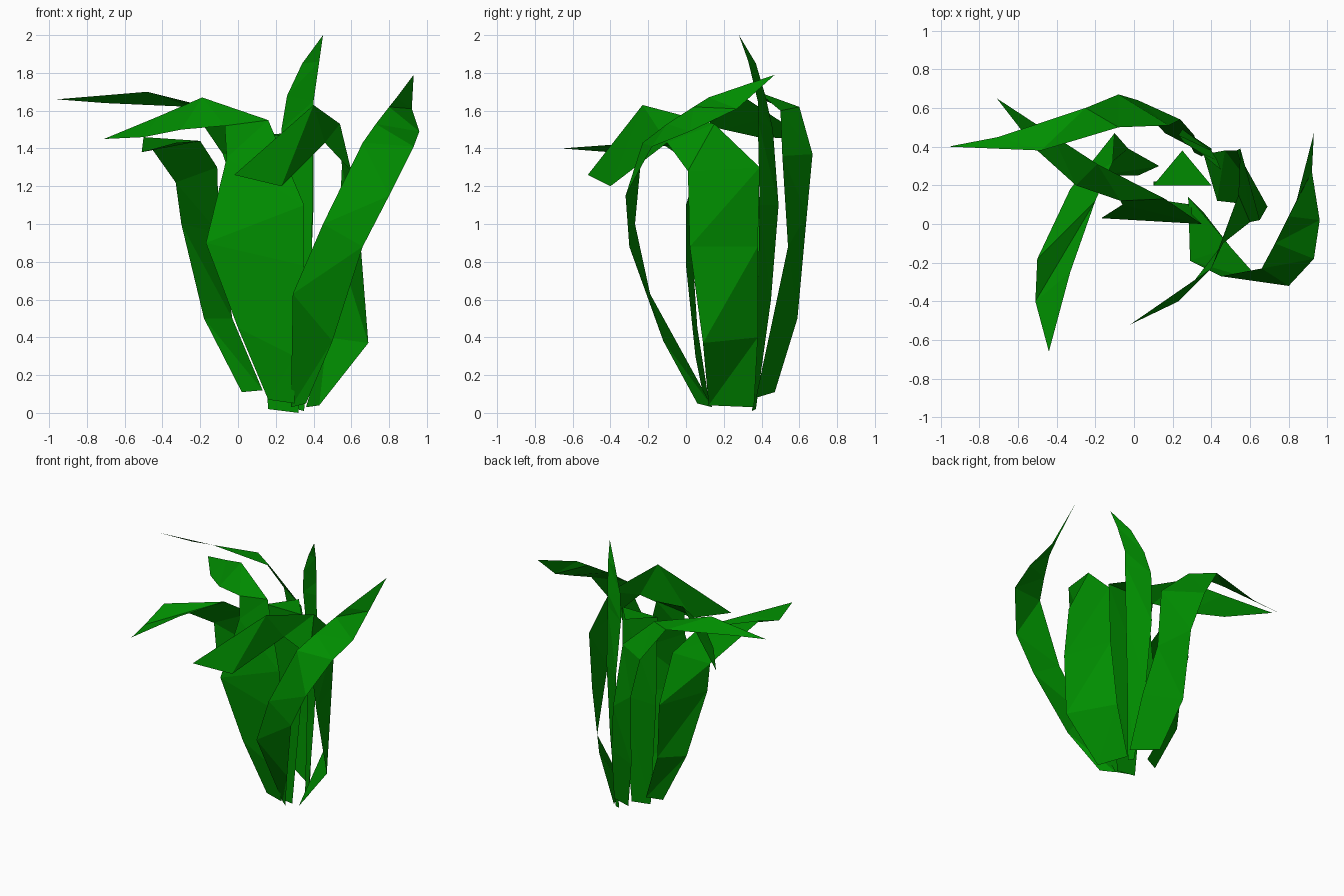
import bpy

green = bpy.data.materials.new("leaf_green")
green.diffuse_color = (0.0, 0.27, 0.0, 1)


def leaf(name, left, right, tip):
    """Flat-faced blade lofted between two edge rails and closed to a point."""
    verts = [p for pair in zip(left, right) for p in pair] + [tip]
    n = len(left)
    faces = []
    for i in range(n - 1):
        a, b, c, d = 2 * i, 2 * i + 1, 2 * i + 3, 2 * i + 2
        faces += [(a, b, c), (a, c, d)]
    faces.append((2 * n - 2, 2 * n - 1, 2 * n))
    mesh = bpy.data.meshes.new(name)
    mesh.from_pydata(verts, [], faces)
    mesh.materials.append(green)
    ob = bpy.data.objects.new(name, mesh)
    bpy.context.collection.objects.link(ob)


# back leaf, bending far to the left
leaf("back_leaf",
     [(.16, .47, .11), (.05, .59, .5), (.02, .64, 1.05), (-.08, .67, 1.37), (-.25, .6, 1.62), (-.7, .45, 1.64)],
     [(.35, .37, .08), (.31, .46, .5), (.24, .54, .88), (.18, .51, 1.36), (-.08, .5, 1.6), (-.48, .38, 1.7)],
     (-.96, .4, 1.66))

# broad front leaf, folding over to the back left
leaf("front_leaf",
     [(.16, .12, .07), (0, .06, .45), (-.17, .03, .9), (-.06, .1, 1.35), (-.07, .12, 1.52), (-.3, .2, 1.5), (-.5, .38, 1.46)],
     [(.3, .1, .05), (.3, .05, .3), (.35, 0, .78), (.35, 0, 1.1), (.16, .13, 1.55), (-.19, .31, 1.67), (-.42, .46, 1.57)],
     (-.71, .65, 1.45))

# left leaf, drooping to the front
leaf("left_leaf",
     [(.13, .3, .12), (-.03, .39, .5), (-.1, .47, .95), (-.11, .32, 1.3), (-.2, .12, 1.44), (-.33, -.25, 1.43)],
     [(.02, .25, .11), (-.18, .25, .5), (-.3, .17, 1.0), (-.33, .18, 1.22), (-.5, -.18, 1.46), (-.51, -.4, 1.38)],
     (-.44, -.66, 1.4))

# front right leaf, sweeping outwards
leaf("front_right_leaf",
     [(.28, .14, .03), (.29, -.19, .63), (.45, -.27, 1.0), (.66, -.23, 1.43), (.73, -.1, 1.53), (.8, .04, 1.62), (.84, .12, 1.67)],
     [(.36, .06, .05), (.5, -.12, .38), (.66, -.3, .88), (.8, -.32, 1.15), (.93, -.18, 1.41), (.96, .02, 1.49), (.92, .27, 1.61)],
     (.93, .47, 1.79))

# right leaf, folding over to the front
leaf("right_leaf",
     [(.43, .12, .04), (.69, .09, .37), (.65, .02, .88), (.6, .01, 1.28), (.46, -.1, 1.43), (.23, -.4, 1.2)],
     [(.36, .36, .03), (.47, .38, .4), (.53, .38, .88), (.55, .39, 1.3), (.54, .15, 1.53), (.4, -.23, 1.63)],
     (-.02, -.52, 1.26))

# tall upright leaf
leaf("tall_leaf",
     [(.31, .37, .02), (.27, .45, .6), (.25, .49, 1.1), (.23, .46, 1.5), (.26, .42, 1.68), (.34, .37, 1.85)],
     [(.35, .35, .01), (.38, .38, .6), (.4, .39, 1.1), (.4, .38, 1.55), (.4, .38, 1.65), (.43, .33, 1.86)],
     (.45, .28, 2.0))

# inner leaf with a folded flat top
leaf("inner_leaf",
     [(.16, .2, .02), (.1, .22, .8), (.1, .2, 1.47)],
     [(.32, .2, 0), (.39, .21, .8), (.4, .2, 1.47)],
     (.25, .38, 1.48))
